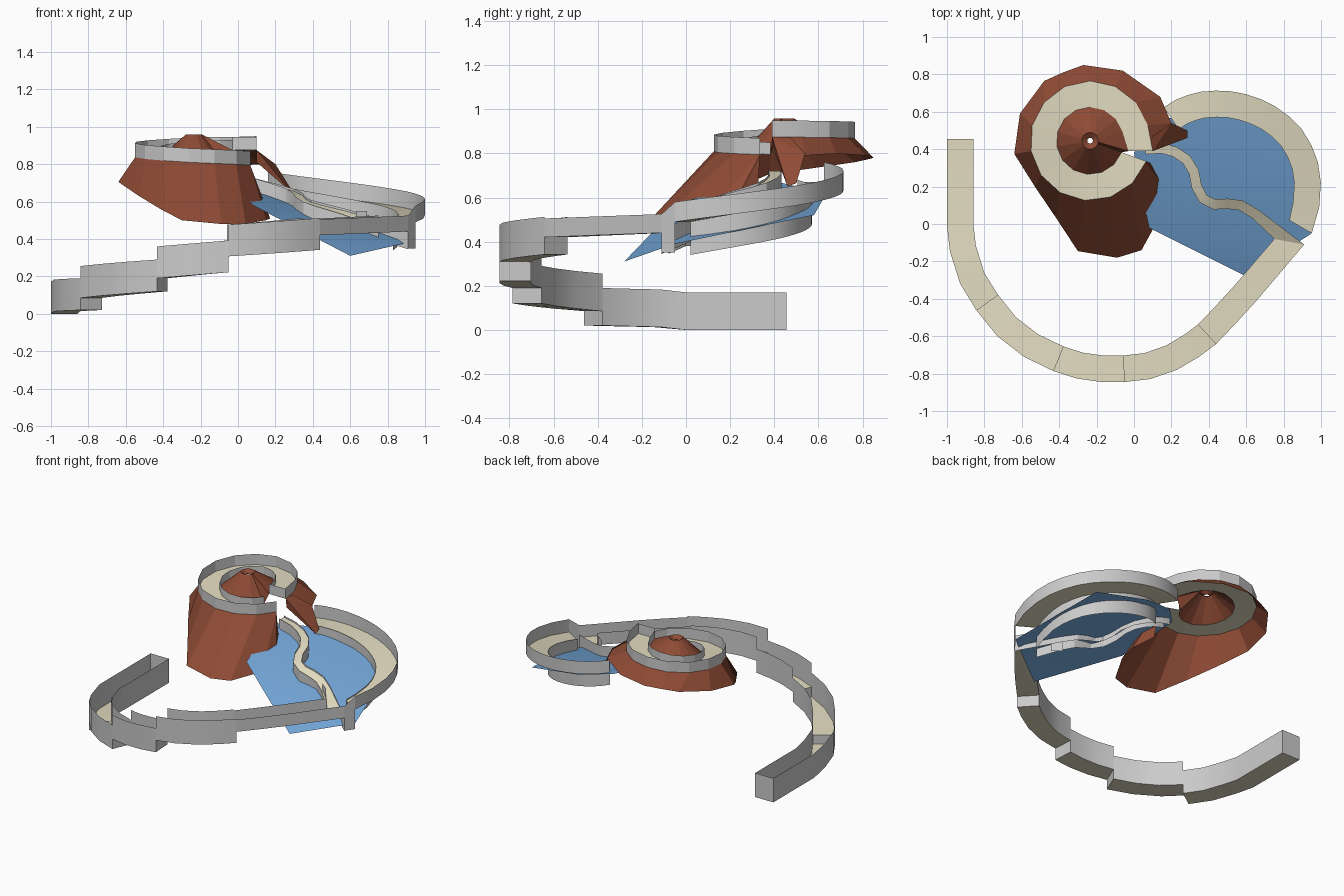
import bpy, bmesh, math
from mathutils import Vector as V

if "Cube" in bpy.data.objects:
    bpy.data.objects.remove(bpy.data.objects["Cube"])


def material(name, rgb):
    m = bpy.data.materials.new(name)
    m.diffuse_color = (*rgb, 1)
    m.use_nodes = True
    m.node_tree.nodes["Principled BSDF"].inputs["Base Color"].default_value = m.diffuse_color
    return m


TAN = material("sand", (0.76, 0.71, 0.53))
BROWN = material("rock", (0.27, 0.07, 0.035))
BLUE = material("water", (0.17, 0.38, 0.68))


def make(name, verts, faces, mat=None):
    me = bpy.data.meshes.new(name)
    me.from_pydata([tuple(v) for v in verts], [], faces)
    ob = bpy.data.objects.new(name, me)
    bpy.context.collection.objects.link(ob)
    if mat:
        me.materials.append(mat)
    if mat != BROWN:
        me.shade_smooth()
        me.set_sharp_from_angle(angle=math.radians(23))
    return ob


def strip(name, a, b, mat=None, closed=False):
    """Ribbon of quads between two equally long point rows."""
    n = len(a)
    faces = [(i, (i + 1) % n, n + (i + 1) % n, n + i) for i in range(n if closed else n - 1)]
    return make(name, list(a) + list(b), faces, mat)


def wall(name, row, low, high):
    return strip(name, [p + V((0, 0, low)) for p in row], [p + V((0, 0, high)) for p in row])


def sides(path, width):
    """Left and right edges of a flat path."""
    left, right = [], []
    for i, p in enumerate(path):
        t = V(path[min(i + 1, len(path) - 1)]) - V(path[max(i - 1, 0)])
        n = V((-t[1], t[0])).normalized() * width / 2
        left.append(V(p) + n)
        right.append(V(p) - n)
    return left, right


def lift(row, z0, z1):
    """Give a 2D row heights that rise evenly along its length."""
    d = [0]
    for p, q in zip(row, row[1:]):
        d.append(d[-1] + (q - p).length)
    return [V((p[0], p[1], z0 + (z1 - z0) * s / d[-1])) for p, s in zip(row, d)]


# stepped lower track: five sections, each one level higher
track = [(-.93, .455), (-.93, 0), (-.915, -.13), (-.865, -.29), (-.785, -.42),
         (-.68, -.55), (-.55, -.65), (-.405, -.72), (-.29, -.757), (-.17, -.774),
         (-.055, -.774), (.07, -.76), (.2, -.715), (.31, -.65), (.39, -.59),
         (.5, -.475), (.6, -.365), (.83, -.095)]
inner, outer = sides(track, .142)
inner[-1], outer[-1] = V((.75, -.08)), V((.91, -.11))
levels = [(0, 4, 0, .02, .17), (4, 7, .085, .12, .17), (7, 10, .19, .222, .17),
          (10, 14, .307, .342, .17), (14, 17, .42, .44, .085)]
prev = None
for k, (i, j, z0, z1, h) in enumerate(levels, 1):
    a, b = lift(inner[i:j + 1], z0, z1), lift(outer[i:j + 1], z0, z1)
    if k == 1:
        a[1].z = b[1].z = 0  # the straight start is level
    strip(f"track_floor_{k}", a, b, TAN)
    wall(f"track_inner_wall_{k}", a, 0, h)
    wall(f"track_outer_wall_{k}", b, 0, h)
    if prev:
        strip(f"track_riser_{k}", prev, [a[0], b[0]])
    else:
        wall("track_end_wall", [a[0], b[0]], 0, h)
    prev = [a[-1], b[-1]]

# curved upper ramp, its inner wall hanging down past the water
ramp = [(.2, .565), (.25, .598), (.31, .622), (.37, .637), (.44, .642), (.51, .639), (.58, .625),
        (.65, .602), (.72, .567), (.785, .52), (.84, .465), (.885, .39), (.915, .31),
        (.928, .22), (.92, .1), (.89, -.015)]
outer, inner = sides(ramp, .142)
outer[-1], inner[-1] = V((.95, -.05)), V((.83, .02))
outer, inner = lift(outer, .67, .49), lift(inner, .67, .49)
strip("ramp_floor", outer, inner, TAN)
wall("ramp_outer_wall", outer, 0, .09)
wall("ramp_inner_wall", inner, -.15, .01)
make("corner_wall", [(.91, -.11, .35), (.95, -.05, .35), (.95, -.05, .58), (.91, -.11, .525)],
     [(0, 1, 2, 3)])

# sloping water sheet
water = [(.08, -.02, .58), (.34, -.15, .445), (.6, -.28, .31),
         (.0, .38, .68), (.42, .15, .52), (.95, -.05, .39),
         (.17, .56, .635), (.4, .62, .59), (.8, .58, .52)]
make("water", water, [(0, 1, 4, 3), (1, 2, 5, 4), (3, 4, 7, 6), (4, 5, 8, 7)], BLUE)

# winding stream bed with walls reaching below the water
stream = [(.06, .4), (.15, .405), (.22, .385), (.28, .345), (.32, .28), (.335, .2), (.37, .135),
          (.43, .105), (.5, .108), (.57, .1), (.65, .052), (.83, -.095)]
left, right = sides(stream, .055)
left[-1], right[-1] = V((.91, -.11)), V((.75, -.08))
left, right = lift(left, .72, .445), lift(right, .72, .445)
strip("stream_floor", left, right, TAN)
wall("stream_far_wall", left, -.1, .012)
wall("stream_near_wall", right, -.1, .012)
make("stream_gate", [(.63, .045, .38), (.69, -.005, .38), (.69, -.005, .55), (.63, .045, .55)],
     [(0, 1, 2, 3)])

# spiral channel round the crater
C = V((-.235, .445))
angles = [math.radians(-10 + 350 * i / 14) for i in range(15)]
knots = [(-10, .875), (90, .868), (180, .84), (270, .808), (360, .79)]


def spiral_z(a):
    d = math.degrees(a)
    for (d0, z0), (d1, z1) in zip(knots, knots[1:]):
        if d <= d1:
            return z0 + (z1 - z0) * (d - d0) / (d1 - d0)
    return knots[-1][1]


def ring(r, z=None):
    return [V((C[0] + r * math.cos(a), C[1] + r * math.sin(a), z or spiral_z(a))) for a in angles]


rim, core = ring(.32), ring(.18)
rim[0], core[0] = V((.1, .39, .875)), V((-.03, .39, .875))
strip("spiral_floor", rim, core, TAN)
wall("spiral_outer_wall", rim, 0, .075)
wall("spiral_inner_wall", core, 0, .055)
wall("spiral_end_wall", [rim[0], core[0]], 0, .07)

# crater cone with a small open mouth
strip("crater_cone", core, ring(.045, .958), BROWN, True)
strip("crater_lip", ring(.045, .958), ring(.015, .935), BROWN, True)

# lopsided mountain skirt, hanging lower at the front
skirt = [(.2, .5, .78), (.2, .54, .79), (.14, .68, .8), (-.06, .82, .79), (-.27, .85, .78),
         (-.38, .81, .77), (-.48, .765, .76), (-.61, .59, .735), (-.64, .375, .705),
         (-.53, .2, .63), (-.415, .03, .56), (-.3, -.145, .5), (-.09, -.18, .48),
         (.04, -.14, .482), (.15, .06, .5), (.172, .185, .51), (.1, .32, .56)]
strip("mountain_skirt", rim + [rim[-1]] * 2, [V(p) for p in skirt], BROWN)

# rock spur beside the outlet
spur = make("rock_spur", [(.1, .39, .875), (.1, .47, .875), (.1, .4, .81), (.2, .54, .8),
                          (.285, .5, .665), (.285, .46, .65)], [], BROWN)
bm = bmesh.new()
bm.from_mesh(spur.data)
bmesh.ops.convex_hull(bm, input=bm.verts[:])
bm.to_mesh(spur.data)
bm.free()
